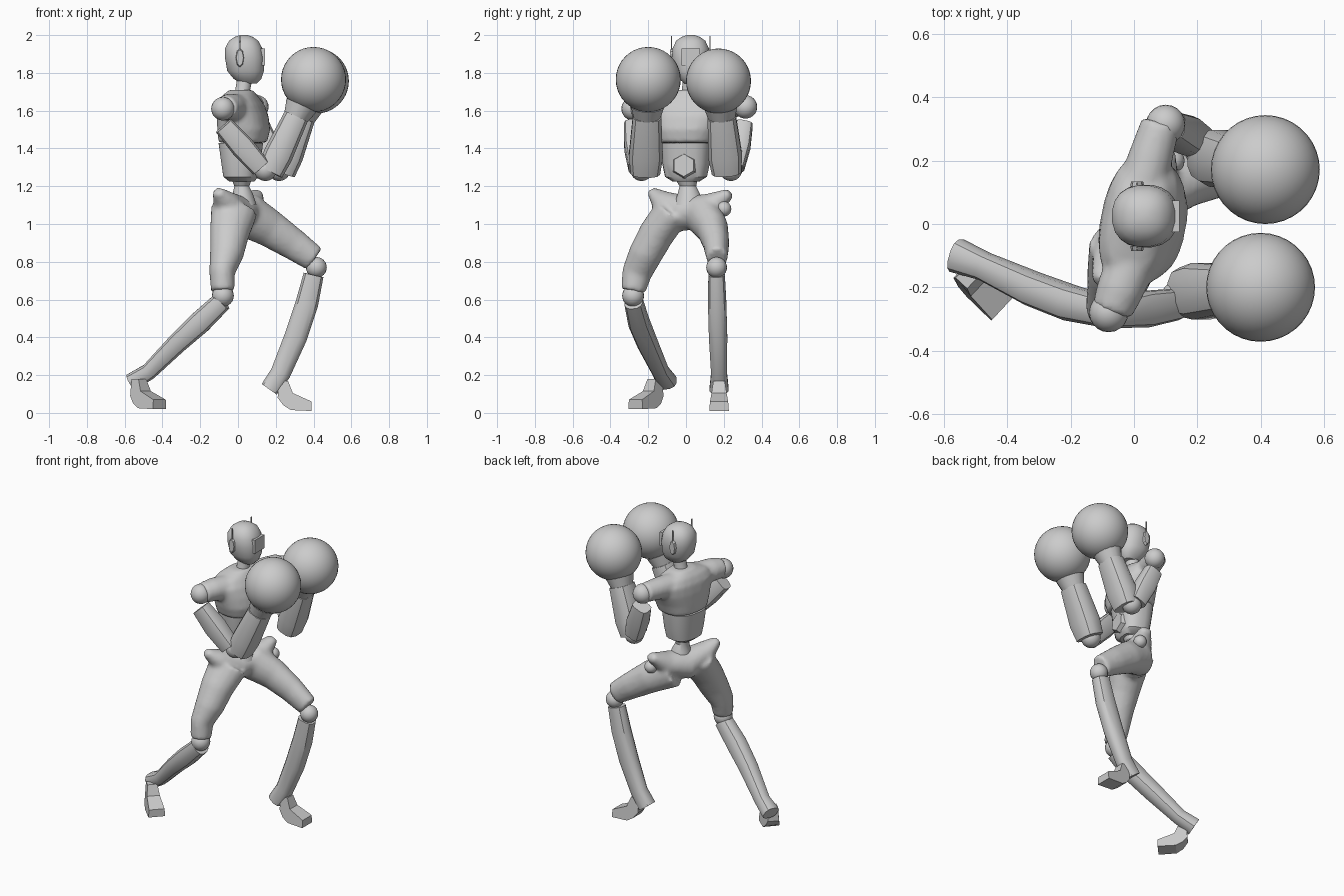
import bpy, bmesh, math
from mathutils import Vector, Matrix

if "Cube" in bpy.data.objects:
    bpy.data.objects.remove(bpy.data.objects["Cube"])

GREY = (0.6, 0.6, 0.6, 1)
grey = bpy.data.materials.new("plain grey")
grey.use_nodes = True
grey.diffuse_color = GREY
grey.node_tree.nodes["Principled BSDF"].inputs["Base Color"].default_value = GREY
SIDE = Vector((0, 1, 0))
TORSO_SIDE = Vector((0.2, 1, 0)).normalized()


def finish(name, bm, angle=35):
    """Turn a bmesh into a shaded grey object."""
    bmesh.ops.recalc_face_normals(bm, faces=bm.faces)
    mesh = bpy.data.meshes.new(name)
    bm.to_mesh(mesh)
    bm.free()
    mesh.materials.append(grey)
    obj = bpy.data.objects.new(name, mesh)
    bpy.context.collection.objects.link(obj)
    bpy.ops.object.select_all(action='DESELECT')
    obj.select_set(True)
    bpy.context.view_layer.objects.active = obj
    bpy.ops.object.shade_smooth_by_angle(angle=math.radians(angle))
    return obj


def add_loft(bm, stations, side=SIDE, flat=False, sides=16, power=2):
    """Skin oval rings; a station is x, y, z, half width, half depth."""
    centres = [Vector(s[:3]) for s in stations]
    rings = []
    for i, (x, y, z, wide, deep) in enumerate(stations):
        ahead = centres[min(i + 1, len(centres) - 1)] - centres[max(i - 1, 0)]
        t = Vector((0, 0, 1)) if flat else ahead.normalized()
        across = (side - t * side.dot(t)).normalized()
        front = across.cross(t)
        ring = []
        for k in range(sides):
            a = math.tau * (k + 0.5) / sides
            c, s = math.cos(a), math.sin(a)
            u = math.copysign(abs(c) ** (2 / power), c)
            v = math.copysign(abs(s) ** (2 / power), s)
            ring.append(bm.verts.new(centres[i] + across * wide * u + front * deep * v))
        rings.append(ring)
    for low, high in zip(rings, rings[1:]):
        for k in range(sides):
            n = (k + 1) % sides
            bm.faces.new((low[k], low[n], high[n], high[k]))
    bm.faces.new(rings[0])
    bm.faces.new(rings[-1])


def loft(name, stations, **options):
    bm = bmesh.new()
    add_loft(bm, stations, **options)
    return finish(name, bm)


def blend(obj, voxel, rounds):
    """Fuse overlapping lofts into one soft shell."""
    remesh = obj.modifiers.new("fuse", 'REMESH')
    remesh.mode = 'VOXEL'
    remesh.voxel_size = voxel
    remesh.use_smooth_shade = True
    smooth = obj.modifiers.new("soften", 'SMOOTH')
    smooth.iterations = rounds
    smooth.factor = 0.5


def ball(name, centre, radius, segments=20):
    bm = bmesh.new()
    bmesh.ops.create_uvsphere(bm, u_segments=segments, v_segments=segments // 2 + 2,
                              radius=radius, matrix=Matrix.Translation(centre))
    return finish(name, bm)


def box(name, centre, size, yaw=0):
    bm = bmesh.new()
    turn = Matrix.Rotation(yaw, 4, 'Z')
    bmesh.ops.create_cube(bm, size=1, matrix=Matrix.Translation(centre) @ turn
                          @ Matrix.Diagonal((*size, 1)))
    return finish(name, bm)


def disc(name, centre, radius, depth, axis, sides, stretch=1):
    bm = bmesh.new()
    turn = Vector(axis).to_track_quat('Z', 'Y').to_matrix().to_4x4()
    tall = Matrix.Diagonal((1, 1, stretch, 1))
    bmesh.ops.create_cone(bm, cap_ends=True, segments=sides, radius1=radius,
                          radius2=radius * 0.85, depth=depth,
                          matrix=Matrix.Translation(centre) @ tall @ turn)
    return finish(name, bm, 20)


def foot(name, ankle, yaw):
    """Wedge shoe: a side profile pulled out to both sides."""
    profile = [(-0.03, 0.08), (-0.025, 0.17), (0.025, 0.17), (0.05, 0.105),
               (0.15, 0.06), (0.15, 0.01), (0.04, 0.015), (0, 0.04)]
    half_widths = [0.035, 0.03, 0.03, 0.04, 0.048, 0.052, 0.05, 0.045]
    place = Matrix.Translation(ankle) @ Matrix.Rotation(yaw, 4, 'Z')
    bm = bmesh.new()
    walls = [[bm.verts.new(place @ Vector((d, sign * w, z)))
              for (d, z), w in zip(profile, half_widths)] for sign in (-1, 1)]
    for wall in walls:
        bm.faces.new(wall)
    for k in range(len(profile)):
        n = (k + 1) % len(profile)
        bm.faces.new((walls[0][k], walls[0][n], walls[1][n], walls[1][k]))
    return finish(name, bm, 25)


# Head, visor, ears and antennas
loft("head", [(0.055, 0.025, 1.745, 0.035, 0.045), (0.05, 0.025, 1.77, 0.065, 0.075),
              (0.04, 0.025, 1.81, 0.088, 0.098), (0.035, 0.025, 1.88, 0.1, 0.105),
              (0.03, 0.025, 1.93, 0.097, 0.1), (0.03, 0.025, 1.97, 0.078, 0.078),
              (0.03, 0.025, 1.99, 0.05, 0.05), (0.03, 0.025, 2, 0.02, 0.02)],
     flat=True, sides=20, power=2.3)
box("visor", (0.128, 0.025, 1.885), (0.03, 0.1, 0.09))
for label, sign in (("left", 1), ("right", -1)):
    y = 0.025 + sign * 0.102
    disc(label + "_ear", (0.01, y, 1.88), 0.022, 0.016, (0, sign, 0), 8, 2.3)
    box(label + "_antenna", (0.01, y, 1.95), (0.006, 0.006, 0.09))
loft("neck", [(0.02, 0.015, 1.66, 0.055, 0.055), (0.025, 0.02, 1.71, 0.042, 0.04),
              (0.04, 0.025, 1.79, 0.042, 0.042)], flat=True)

# Chest shell with cap sleeves
bm = bmesh.new()
add_loft(bm, [(0.025, 0, 1.43, 0.15, 0.125), (0.03, 0, 1.5, 0.175, 0.135),
              (0.025, 0.01, 1.57, 0.2, 0.13), (0.015, 0.01, 1.63, 0.215, 0.115),
              (0.01, 0.01, 1.675, 0.17, 0.09), (0.015, 0.015, 1.71, 0.07, 0.06)],
         side=TORSO_SIDE, flat=True, sides=24, power=2.5)
add_loft(bm, [(0.02, 0.1, 1.62, 0.08, 0.08), (0.055, 0.22, 1.63, 0.068, 0.07),
              (0.085, 0.32, 1.63, 0.06, 0.062)], side=Vector((0, 0, 1)))
add_loft(bm, [(0, -0.1, 1.61, 0.08, 0.08), (-0.045, -0.21, 1.62, 0.07, 0.075),
              (-0.07, -0.275, 1.615, 0.062, 0.065)], side=Vector((0, 0, 1)))
blend(finish("chest", bm), 0.012, 4)

# Abdomen, belly badge and waist
loft("abdomen", [(0.02, 0, 1.225, 0.07, 0.065), (0.015, 0, 1.25, 0.11, 0.09),
                 (0.015, 0, 1.32, 0.125, 0.1), (0.015, 0, 1.43, 0.135, 0.115)],
     side=TORSO_SIDE, flat=True, sides=20, power=2.6)
disc("belly_badge", (0.112, -0.01, 1.31), 0.07, 0.03, (1, -0.15, 0.05), 6)
loft("waist", [(0.03, 0.015, 1.1, 0.08, 0.07), (0.025, 0.015, 1.16, 0.06, 0.055),
               (0.02, 0.01, 1.2, 0.045, 0.04), (0.02, 0, 1.25, 0.065, 0.06)], flat=True)

# Pelvis fused with both thighs
bm = bmesh.new()
add_loft(bm, [(-0.11, -0.185, 1.175, 0.025, 0.03), (-0.07, -0.13, 1.12, 0.06, 0.07),
              (0, 0, 1.055, 0.095, 0.1), (0.07, 0.13, 1.09, 0.075, 0.08),
              (0.1, 0.235, 1.165, 0.026, 0.035)], side=Vector((0, 0, 1)))
add_loft(bm, [(-0.02, -0.07, 1.07, 0.095, 0.125), (-0.045, -0.155, 0.95, 0.095, 0.105),
              (-0.06, -0.215, 0.84, 0.09, 0.09), (-0.085, -0.26, 0.74, 0.08, 0.068),
              (-0.08, -0.28, 0.645, 0.065, 0.063)])
add_loft(bm, [(0.04, 0.09, 1.05, 0.1, 0.12), (0.17, 0.14, 0.975, 0.085, 0.1),
              (0.29, 0.16, 0.895, 0.07, 0.085), (0.405, 0.165, 0.815, 0.055, 0.07)])
blend(finish("pelvis_and_thighs", bm), 0.014, 4)
ball("hip_joint", (0.12, 0.2, 1.08), 0.04)

# Knees, shins and feet
ball("right_knee", (-0.08, -0.28, 0.62), 0.058)
ball("left_knee", (0.415, 0.162, 0.77), 0.055)
loft("right_shin", [(-0.085, -0.278, 0.59, 0.05, 0.055), (-0.2, -0.25, 0.48, 0.057, 0.062),
                    (-0.32, -0.205, 0.37, 0.055, 0.055), (-0.47, -0.135, 0.22, 0.045, 0.045),
                    (-0.56, -0.1, 0.165, 0.055, 0.048)], sides=12, power=2.5)
loft("left_shin", [(0.4, 0.162, 0.73, 0.045, 0.055), (0.365, 0.165, 0.58, 0.05, 0.062),
                   (0.305, 0.17, 0.4, 0.05, 0.062), (0.225, 0.175, 0.21, 0.043, 0.055),
                   (0.165, 0.175, 0.125, 0.052, 0.05)], sides=12, power=2.5)
foot("right_foot", (-0.525, -0.165, 0.01), math.radians(-43))
foot("left_foot", (0.24, 0.175, 0), 0)

# Arms: shoulder, upper arm, elbow, forearm, cuff and round glove
ARMS = {
    "right": [(-0.08, -0.28, 1.61), (-0.075, -0.285, 1.52), (0.12, -0.255, 1.3),
              (0.17, -0.215, 1.275), (0.4, -0.2, 1.765)],
    "left": [(0.1, 0.315, 1.62), (0.11, 0.31, 1.53), (0.2, 0.26, 1.3),
             (0.235, 0.215, 1.275), (0.415, 0.172, 1.757)],
}
for label, joints in ARMS.items():
    shoulder, top, elbow, base, hand = map(Vector, joints)
    ball(label + "_shoulder", shoulder, 0.062)
    mid = top.lerp(elbow, 0.5)
    loft(label + "_upper_arm", [(*top, 0.045, 0.055), (*mid, 0.058, 0.064),
                                (*elbow, 0.05, 0.055)], sides=12, power=3.5)
    ball(label + "_elbow", elbow.lerp(base, 0.5), 0.06)
    loft(label + "_forearm", [(*base, 0.08, 0.072), (*base.lerp(hand, 0.18), 0.092, 0.08),
                              (*base.lerp(hand, 0.6), 0.077, 0.068)], sides=12, power=2.8)
    loft(label + "_cuff", [(*base.lerp(hand, 0.58), 0.07, 0.066),
                           (*base.lerp(hand, 0.72), 0.09, 0.088)])
    ball(label + "_glove", hand, 0.172, 36)
